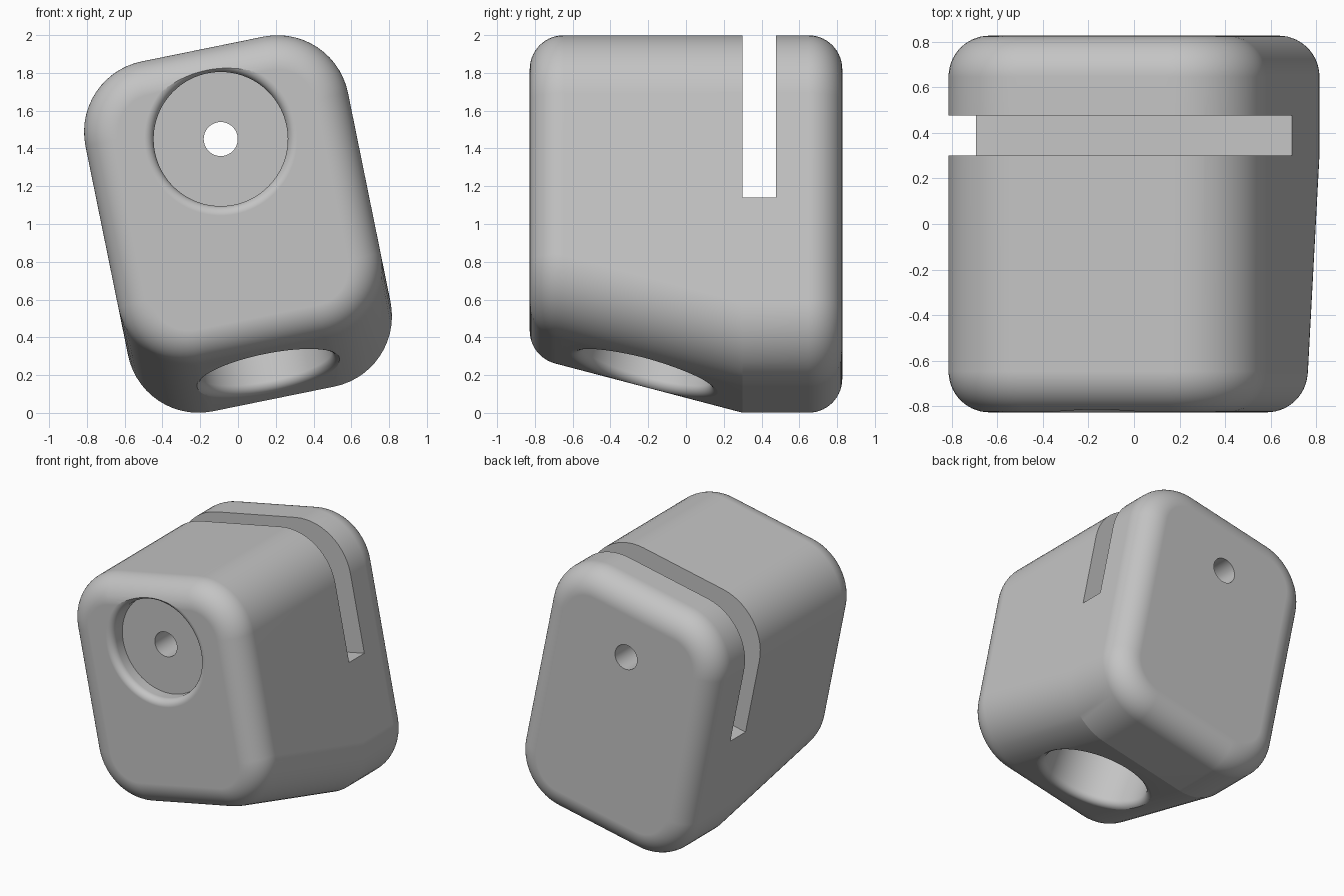
import bpy, bmesh, math
from mathutils import Matrix, Vector

if "Cube" in bpy.data.objects:
    bpy.data.objects.remove(bpy.data.objects["Cube"])

W, H, D = 1.418, 1.89, 1.655      # width, height, depth before tilting
CORNER, FILLET = 0.38, 0.18       # long-edge radius, front/back edge radius
TILT, SLOPE = math.radians(11.5), math.radians(15)
CREASE_Y = 0.3                    # where the underside starts to rise
STEPS = 14
BOTTOM = -H / 2

grey = bpy.data.materials.new("light_grey")
grey.use_nodes = True
colour = (0.55, 0.55, 0.55, 1)
grey.diffuse_color = colour
grey.node_tree.nodes["Principled BSDF"].inputs["Base Color"].default_value = colour


def loft(name, rings):
    """Skin closed rings of points and cap both ends."""
    bm = bmesh.new()
    loops = [[bm.verts.new(p) for p in ring] for ring in rings]
    n = len(loops[0])
    for a, b in zip(loops, loops[1:]):
        for i in range(n):
            bm.faces.new((a[i], a[(i + 1) % n], b[(i + 1) % n], b[i]))
    bm.faces.new(loops[0])
    bm.faces.new(loops[-1])
    bmesh.ops.recalc_face_normals(bm, faces=bm.faces)
    mesh = bpy.data.meshes.new(name)
    bm.to_mesh(mesh)
    bm.free()
    obj = bpy.data.objects.new(name, mesh)
    bpy.context.collection.objects.link(obj)
    mesh.materials.append(grey)
    return obj


def slope_height(y):
    return BOTTOM + max(0, CREASE_Y - y) * math.tan(SLOPE)


def bottom_height(y, inset):
    """Underside height, with a true fillet where the slope meets the front."""
    if y > 0:
        return BOTTOM + inset
    yc = -D / 2 + FILLET
    if y > yc - FILLET * math.sin(SLOPE):
        return slope_height(y)
    zc = slope_height(yc) + FILLET / math.cos(SLOPE)
    return zc - math.sqrt(max(0, FILLET ** 2 - (y - yc) ** 2))


def section(y, inset):
    """Rounded rectangle across the body at depth y."""
    r = CORNER - inset
    x, top, low = W / 2 - CORNER, H / 2 - CORNER, bottom_height(y, inset) + r
    pts = []
    for k, (cx, cz) in enumerate([(x, top), (-x, top), (-x, low), (x, low)]):
        for i in range(STEPS + 1):
            a = math.pi / 2 * (k + i / STEPS)
            pts.append((cx + r * math.cos(a), y, cz + r * math.sin(a)))
    return pts


def hole_cutter(name, origin, axis, radius, depth, lip=0.0):
    """Round cutter whose mouth flares into a rounded lip."""
    profile = [(radius + lip, -0.15)]
    if lip:
        for i in range(9):
            a = math.pi / 2 * i / 8
            profile.append((radius + lip * (1 - math.sin(a)), lip * (1 - math.cos(a))))
    profile.append((radius, depth))
    turn = Vector(axis).to_track_quat('Z', 'Y')
    n = 96
    rings = [[Vector(origin) + turn @ Vector((r * math.cos(math.tau * i / n),
                                              r * math.sin(math.tau * i / n), d))
              for i in range(n)] for r, d in profile]
    return loft(name, rings)


# Body: rounded block with a rising underside
arc = [math.pi / 2 * i / STEPS for i in range(STEPS + 1)]
edge = [(D / 2 - FILLET * (1 - math.sin(a)), FILLET * (1 - math.cos(a))) for a in arc]
stations = [(-y, e) for y, e in reversed(edge)] + [(CREASE_Y, 0)] + edge
body = loft("body", [section(y, e) for y, e in stations])

# Cutters: front recess, through hole, underside socket, slot
hole_z = 0.459
socket_y = -0.22
cutters = [
    hole_cutter("recess_cutter", (0, -D / 2, hole_z), (0, 1, 0), 0.355, 0.12, 0.05),
    hole_cutter("pin_hole_cutter", (0, -D / 2, hole_z), (0, 1, 0), 0.09, D + 0.2),
    hole_cutter("socket_cutter", (0, socket_y, slope_height(socket_y)),
                (0, math.sin(SLOPE), math.cos(SLOPE)), 0.355, 0.6, 0.05),
    loft("slot_cutter", [[(-1, y, 0), (1, y, 0), (1, y, 1.2), (-1, y, 1.2)]
                         for y in (0.3, 0.477)]),
]

bpy.ops.object.select_all(action='DESELECT')
bpy.context.view_layer.objects.active = body
body.select_set(True)
for cutter in cutters:
    cutter.hide_render = True
    mod = body.modifiers.new(cutter.name, 'BOOLEAN')
    mod.operation, mod.solver, mod.object = 'DIFFERENCE', 'EXACT', cutter
    bpy.ops.object.modifier_apply(modifier=mod.name)
for cutter in cutters:
    bpy.data.objects.remove(cutter)

# Tilt sideways and stand on the ground
body.data.transform(Matrix.Translation((0, 0, 1)) @ Matrix.Rotation(-TILT, 4, 'Y'))
bpy.ops.object.shade_smooth_by_angle(angle=math.radians(12))
weighted = body.modifiers.new("flat_face_normals", 'WEIGHTED_NORMAL')
weighted.keep_sharp = True
